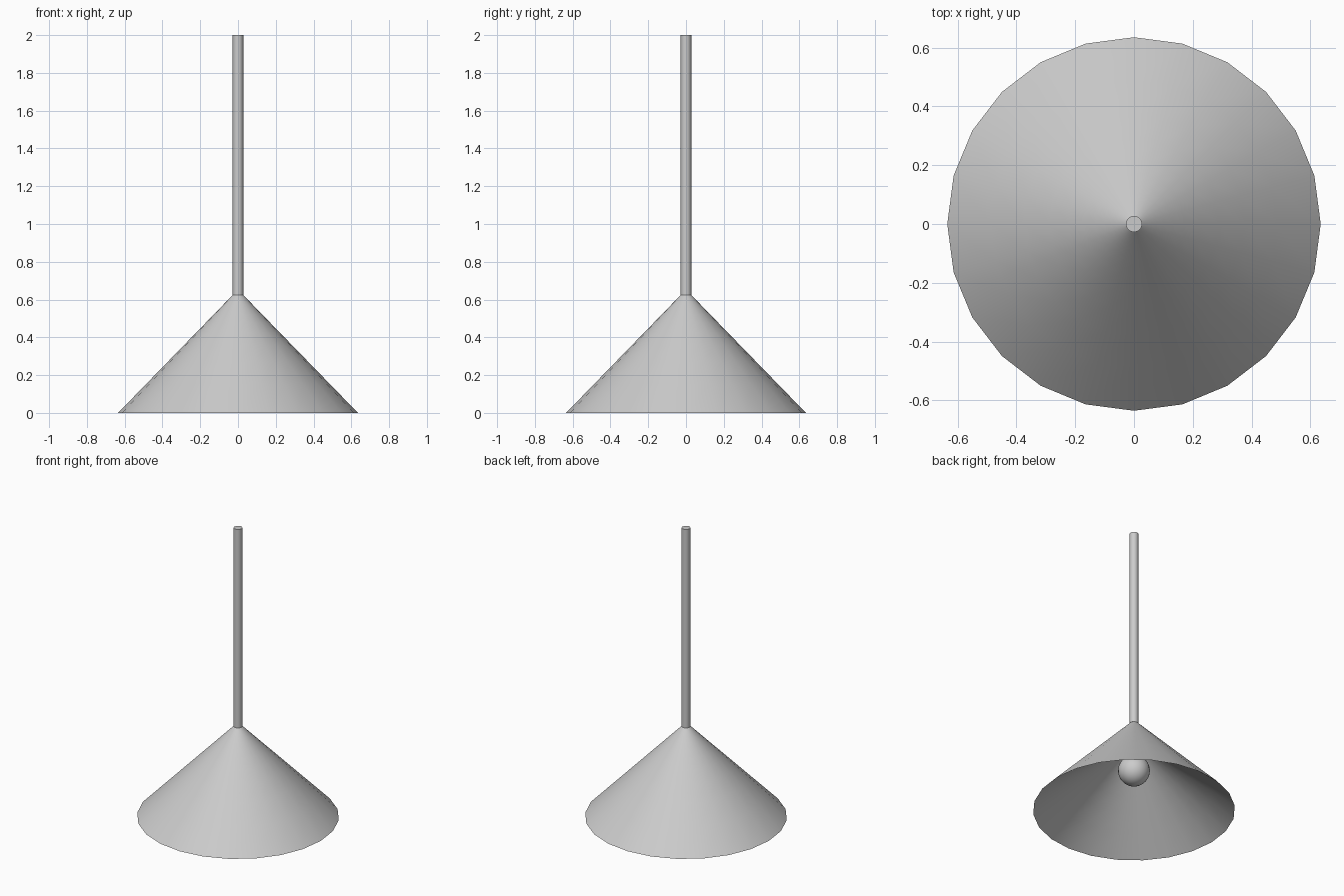
import bpy
import bmesh
import math

if "Cube" in bpy.data.objects:
    bpy.data.objects.remove(bpy.data.objects["Cube"])

SHADE_TOP = 0.625
RIM, NECK = 0.635, 0.027
INNER_TOP = 0.46


def finish(obj, name):
    obj.name = name
    bpy.ops.object.shade_smooth_by_angle(angle=math.radians(40))
    return obj


def rod(name, radius, z0, z1, sides=12):
    bpy.ops.mesh.primitive_cylinder_add(vertices=sides, radius=radius, depth=z1 - z0,
                                        location=(0, 0, (z0 + z1) / 2))
    return finish(bpy.context.object, name)


def lathe(name, profile, sides):
    """Spin an (r, z) profile around the z axis."""
    bm = bmesh.new()
    verts = [bm.verts.new((r, 0, z)) for r, z in profile]
    edges = [bm.edges.new(pair) for pair in zip(verts, verts[1:])]
    bmesh.ops.spin(bm, geom=verts + edges, cent=(0, 0, 0), axis=(0, 0, 1),
                   angle=math.tau, steps=sides, use_merge=True)
    bmesh.ops.remove_doubles(bm, verts=bm.verts, dist=1e-5)
    bmesh.ops.recalc_face_normals(bm, faces=bm.faces)
    mesh = bpy.data.meshes.new(name)
    bm.to_mesh(mesh)
    bm.free()
    obj = bpy.data.objects.new(name, mesh)
    bpy.context.collection.objects.link(obj)
    bpy.ops.object.select_all(action='DESELECT')
    obj.select_set(True)
    bpy.context.view_layer.objects.active = obj
    return finish(obj, name)


def cone_profile(top):
    """Points from the rim up to the neck, ring spacing shrinking upwards."""
    radii = [RIM * (NECK / RIM) ** (i / 12) for i in range(13)]
    return [(r, top * (RIM - r) / (RIM - NECK)) for r in radii]


# Conical shade: outer wall up from a sharp rim, shallower inner wall back down
outer = cone_profile(SHADE_TOP)
inner = cone_profile(INNER_TOP)[::-1]
lathe("lamp_shade", outer + inner, 24)

# Hanging rod, and the slim holder carrying the bulb inside the shade
rod("hanging_rod", 0.028, SHADE_TOP, 2.0)
rod("bulb_holder", 0.028, 0.36, INNER_TOP + 0.02)

# Round bulb
bpy.ops.mesh.primitive_uv_sphere_add(segments=24, ring_count=16, radius=0.1,
                                     location=(0, 0, 0.285))
finish(bpy.context.object, "light_bulb")
